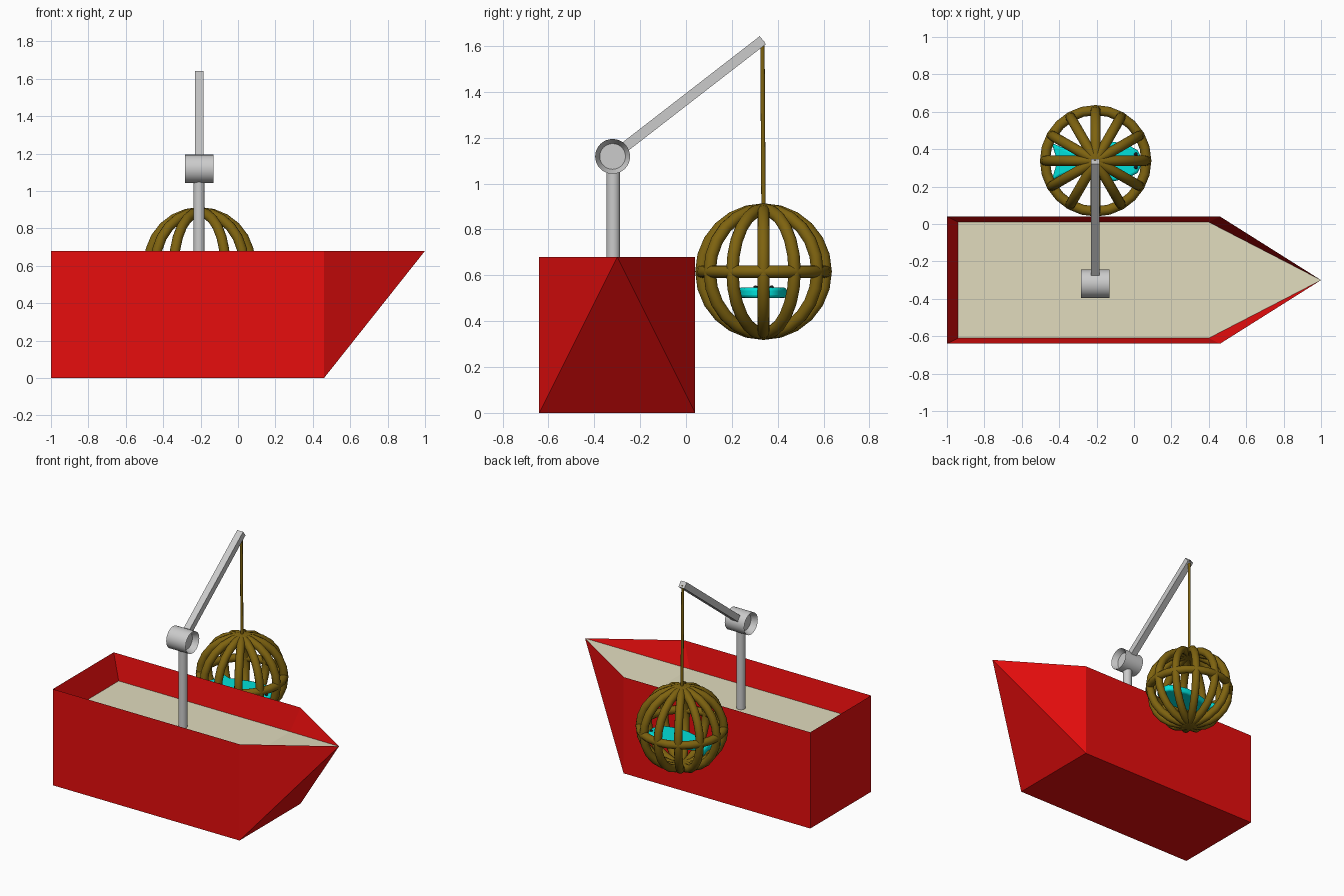
import bpy, bmesh, math
from mathutils import Vector

if "Cube" in bpy.data.objects:
    bpy.data.objects.remove(bpy.data.objects["Cube"])


def mat(name, r, g, b):
    m = bpy.data.materials.new(name)
    m.diffuse_color = (r, g, b, 1)
    m.use_nodes = True
    m.node_tree.nodes["Principled BSDF"].inputs["Base Color"].default_value = m.diffuse_color
    return m


RED = mat("red", 0.8, 0.004, 0.004)
CREAM = mat("cream", 0.75, 0.71, 0.51)
WOOD = mat("wood", 0.21, 0.125, 0.005)
CYAN = mat("cyan", 0.0, 0.75, 0.7)
BLACK = mat("black", 0.01, 0.01, 0.01)


def finish(name, material=None, smooth=True):
    ob = bpy.context.object
    ob.name = name
    if material:
        ob.data.materials.append(material)
    if smooth:
        bpy.ops.object.shade_smooth_by_angle(angle=math.radians(40))
    return ob


def from_bmesh(name, bm, *materials):
    bmesh.ops.recalc_face_normals(bm, faces=bm.faces)
    me = bpy.data.meshes.new(name)
    bm.to_mesh(me)
    bm.free()
    for m in materials:
        me.materials.append(m)
    ob = bpy.data.objects.new(name, me)
    bpy.context.collection.objects.link(ob)
    return ob


def rod(name, a, b, radius, material=None, sides=32):
    a, b = Vector(a), Vector(b)
    d = b - a
    bpy.ops.mesh.primitive_cylinder_add(vertices=sides, radius=radius, depth=d.length,
                                        location=(a + b) / 2,
                                        rotation=d.to_track_quat('Z', 'Y').to_euler())
    return finish(name, material)


# Hull: box with a pointed bow, inner walls sloping to a sunken deck
bm = bmesh.new()
bow = bm.verts.new((1, -0.3, 0.68))


def ring(x0, x1, y0, y1, z):
    return [bm.verts.new((x, y, z)) for x, y in ((x1, y0), (x0, y0), (x0, y1), (x1, y1))]


base = ring(-1, 0.46, -0.64, 0.04, 0)
rim = ring(-1, 0.46, -0.64, 0.04, 0.68)
floor = ring(-0.94, 0.40, -0.61, 0.01, 0.505)
bm.faces.new(base)
for i in range(3):
    bm.faces.new((base[i], base[i + 1], rim[i + 1], rim[i]))
    bm.faces.new((rim[i], rim[i + 1], floor[i + 1], floor[i]))
for i in (0, 3):
    bm.faces.new((base[i], rim[i], bow))
    bm.faces.new((rim[i], floor[i], bow))
bm.faces.new((base[0], base[3], bow))
deck = [bm.faces.new(floor), bm.faces.new((floor[0], floor[3], bow))]
for f in deck:
    f.material_index = 1
from_bmesh("hull", bm, RED, CREAM)

# Crane: post, hollow-ended joint, square arm
X = -0.208
joint = Vector((X, -0.32, 1.118))
tip = Vector((X, 0.335, 1.625))
rod("crane_post", (X, -0.317, 0.5), (X, -0.317, 1.06), 0.03)
drum = rod("crane_joint", joint - Vector((0.076, 0, 0)), joint + Vector((0.076, 0, 0)), 0.076)
bm = bmesh.new()
bm.from_mesh(drum.data)
caps = [f for f in bm.faces if len(f.verts) > 4]
bmesh.ops.inset_individual(bm, faces=caps, thickness=0.02, depth=-0.04)
bm.to_mesh(drum.data)
bm.free()

start = joint.lerp(tip, 0.06)
bpy.ops.mesh.primitive_cube_add(size=1, location=(start + tip) / 2)
arm = finish("crane_arm", smooth=False)
arm.scale = (0.046, (tip - start).length, 0.044)
arm.rotation_euler.x = math.atan2(tip.z - joint.z, tip.y - joint.y)

# Rope and round cage
C = Vector((X + 0.003, 0.338, 0.616))
rod("rope", (X, 0.333, 1.62), (C.x, C.y, 0.89), 0.0095, WOOD, 12)


def hoop(name, rotation):
    bpy.ops.mesh.primitive_torus_add(major_segments=24, minor_segments=12, location=C,
                                     rotation=rotation, major_radius=0.271,
                                     minor_radius=0.027)
    finish(name, WOOD)


hoop("cage_equator", (0, 0, 0))
for i in range(6):
    hoop("cage_rib_%d" % (i + 1), (math.pi / 2, 0, i * math.pi / 6))

# Flat fish lying in the cage: mirrored half outline, extruded and rounded
half = [(0.24, 0.03), (0.225, 0.06), (0.18, 0.085), (0.10, 0.105), (0.02, 0.098),
        (-0.07, 0.075), (-0.13, 0.055), (-0.19, 0.08), (-0.235, 0.1)]
outline = half + [(-0.205, 0.0)] + [(x, -y) for x, y in reversed(half)]
bm = bmesh.new()
face = bm.faces.new([bm.verts.new((x, y, -0.022)) for x, y in outline])
top = bmesh.ops.extrude_face_region(bm, geom=[face])
bmesh.ops.translate(bm, vec=(0, 0, 0.046),
                    verts=[v for v in top["geom"] if isinstance(v, bmesh.types.BMVert)])
fish = from_bmesh("fish", bm, CYAN)
fish.location = (C.x, C.y - 0.004, 0.523)
bev = fish.modifiers.new("round", 'BEVEL')
bev.width = 0.014
bev.segments = 3
bev.angle_limit = math.radians(50)
bpy.context.view_layer.objects.active = fish
fish.select_set(True)
for o in bpy.context.selected_objects:
    o.select_set(o is fish)
bpy.ops.object.shade_smooth_by_angle(angle=math.radians(40))

# Fish eyes
for s, side in ((-1, "right"), (1, "left")):
    bpy.ops.mesh.primitive_uv_sphere_add(segments=12, ring_count=8, radius=0.01,
                                         location=(C.x + 0.215, C.y + s * 0.035, 0.546))
    finish("fish_eye_" + side, BLACK)
